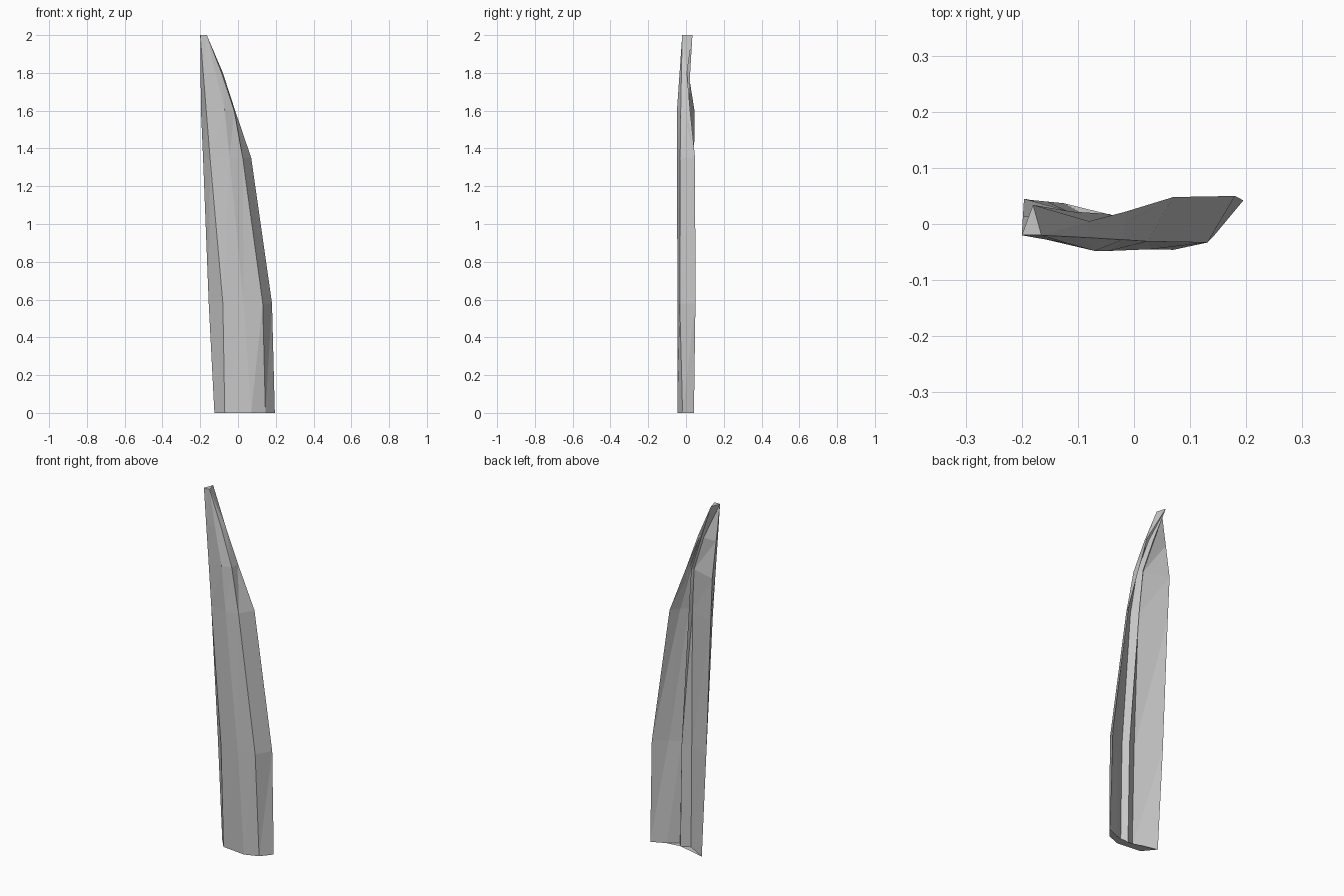
import bpy
import bmesh

# Remove the default cube only
default = bpy.data.objects.get("Cube")
if default:
    bpy.data.objects.remove(default, do_unlink=True)

# One plain grey stone-like colour
grey = bpy.data.materials.new("plain_grey")
grey.use_nodes = True
colour = (0.57, 0.57, 0.57, 1.0)
grey.diffuse_color = colour
for node in grey.node_tree.nodes:
    if node.type == 'BSDF_PRINCIPLED':
        node.inputs["Base Color"].default_value = colour

# Lengthwise ridges of the blade, each a run of (x, y) at the shared levels
levels = (0, .58, 1.35, 1.6, 1.8, 2)
front_tip, right_tip, back_tip = (-.2, -.02), (-.165, -.02), (-.18, .034)
ridges = dict(
    leading_edge=[(-.125, .037), (-.155, .04), (-.185, .043), (-.196, .045), (-.198, .013), front_tip],
    front_crease=[(-.07, -.03), (-.08, -.038), (-.148, -.029), (-.168, -.025), (-.184, -.023), front_tip],
    front_crown=[(.07, -.046), (.03, -.045), (-.045, -.048), (-.07, -.048), (-.12, -.034), right_tip],
    front_shoulder=[(.145, -.018), (.131, -.033), (.025, -.031), (-.02, -.028), (-.087, -.024), right_tip],
    trailing_edge=[(.195, .042), (.18, .05), (.07, .048), (-.015, .022), (-.08, .005), right_tip],
    back_hollow=[(.116, .007), (.11, -.003), (.035, 0), (-.024, .002), (-.09, .002), back_tip],
    groove_floor=[(.06, -.033), (.05, -.034), (0, -.028), (-.03, -.012), (-.097, 0), back_tip],
    groove_lip=[(.037, -.003), (.028, -.001), (-.025, .011), (-.045, .018), (-.11, .022), back_tip],
    flange_root=[(-.012, -.028), (-.02, -.023), (-.035, -.008), (-.055, .006), (-.12, .013), back_tip],
)


def loft(name, chains, heights, material):
    """Skin a closed body between neighbouring ridges and cap both ends."""
    bm = bmesh.new()
    rows = [[bm.verts.new((x, y, z)) for (x, y), z in zip(chain, heights)]
            for chain in chains]
    for i, row in enumerate(rows):
        following = rows[(i + 1) % len(rows)]
        for k in range(len(heights) - 1):
            bm.faces.new((row[k], following[k], following[k + 1], row[k + 1]))
    for end in (0, -1):
        bm.faces.new([row[end] for row in rows])
    # Split every panel from its lower near corner to its upper far corner
    bmesh.ops.triangulate(bm, faces=bm.faces[:], quad_method='FIXED')
    bmesh.ops.remove_doubles(bm, verts=bm.verts[:], dist=0.0005)
    bmesh.ops.recalc_face_normals(bm, faces=bm.faces[:])
    mesh = bpy.data.meshes.new(name)
    bm.to_mesh(mesh)
    bm.free()
    mesh.materials.append(material)
    body = bpy.data.objects.new(name, mesh)
    bpy.context.collection.objects.link(body)
    return body


# Curved, faceted blade with a groove down its back
loft("blade", list(ridges.values()), levels, grey)
